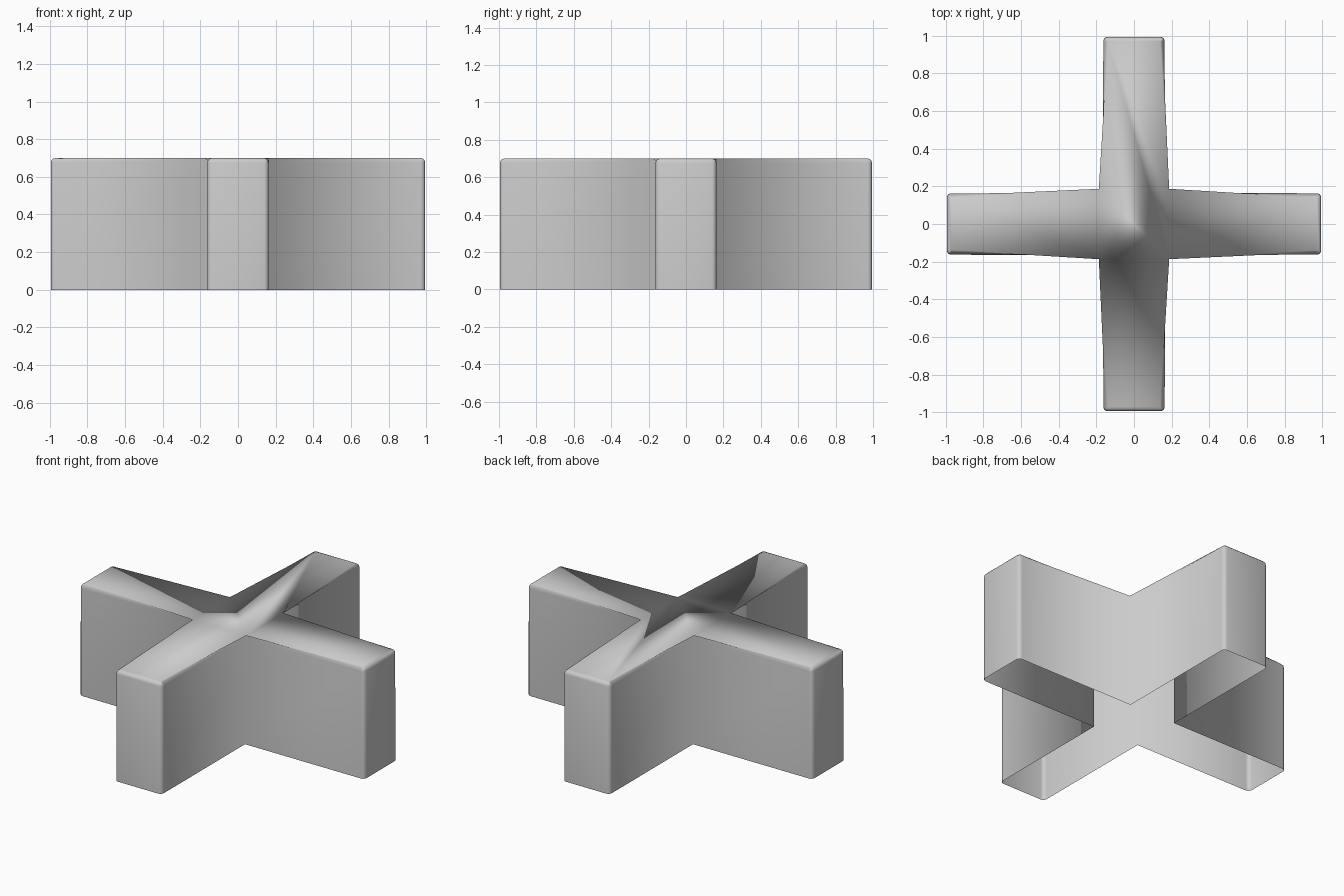
import bpy
import bmesh

if "Cube" in bpy.data.objects:
    bpy.data.objects.remove(bpy.data.objects["Cube"], do_unlink=True)

REACH, HALF, HEIGHT, ROUND = 0.995, 0.163, 0.70, 0.024

# One plain material
grey = bpy.data.materials.new("plain grey")
grey.use_nodes = True
colour = (0.6, 0.6, 0.6, 1.0)
grey.diffuse_color = colour
grey.node_tree.nodes["Principled BSDF"].inputs["Base Color"].default_value = colour

# Plus-shaped outline: each quarter turn adds two arm tips and an inner corner
outline = []
for turn in range(4):
    for x, y in ((REACH, -HALF), (REACH, HALF), (HALF, HALF)):
        for _ in range(turn):
            x, y = -y, x
        outline.append((x, y))

# Hollow shell: walls and a top, left open underneath
bm = bmesh.new()
low = [bm.verts.new((x, y, 0)) for x, y in outline]
high = [bm.verts.new((x, y, HEIGHT)) for x, y in outline]
count = len(outline)
for i in range(count):
    j = (i + 1) % count
    bm.faces.new((low[i], low[j], high[j], high[i]))
bm.faces.new(high)

# Round the top rim and the outer corners, keeping the inner corners crisp
rounded = [bm.edges.get((high[i], high[(i + 1) % count])) for i in range(count)]
rounded += [bm.edges.get((low[i], high[i])) for i in range(count) if i % 3 != 2]
bmesh.ops.bevel(bm, geom=rounded, offset=ROUND, offset_type='OFFSET',
                segments=3, profile=0.5, affect='EDGES', clamp_overlap=True)
for face in bm.faces:
    face.smooth = True

mesh = bpy.data.meshes.new("cross_shell")
bm.to_mesh(mesh)
bm.free()
mesh.materials.append(grey)
shell = bpy.data.objects.new("cross_shell", mesh)
bpy.context.collection.objects.link(shell)
